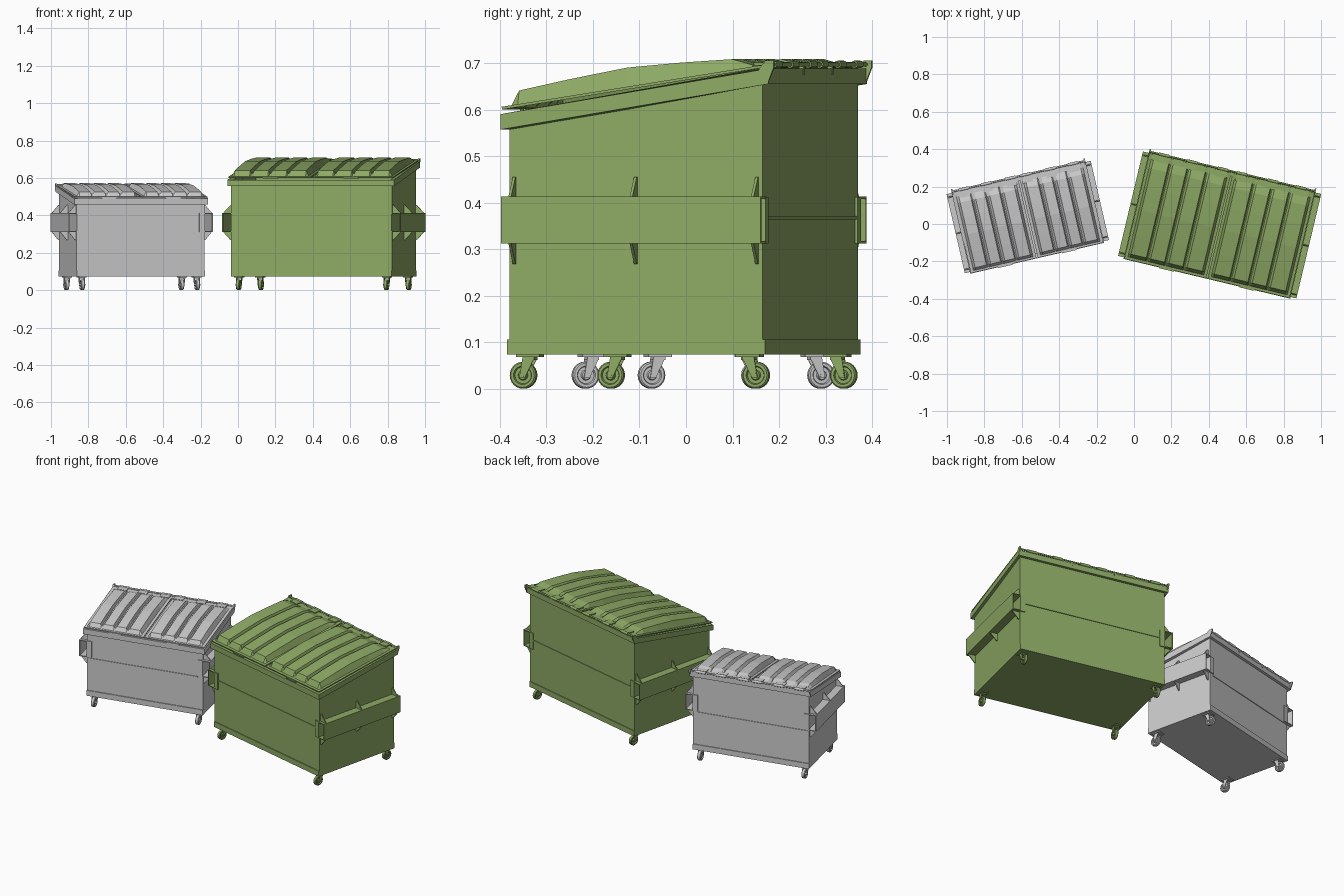
import bpy, bmesh, math
from mathutils import Matrix, Vector

if "Cube" in bpy.data.objects:
    bpy.data.objects.remove(bpy.data.objects["Cube"])

green = bpy.data.materials.new("green_paint")
green.diffuse_color = (0.27, 0.40, 0.13, 1)
green.use_nodes = True
green.node_tree.nodes["Principled BSDF"].inputs["Base Color"].default_value = green.diffuse_color
M, MAT, PRE = Matrix(), None, ""


def mesh(name, verts, faces, smooth=False, thick=0):
    """Mesh object from local points, placed by the current bin matrix."""
    me = bpy.data.meshes.new(PRE + name)
    me.from_pydata([M @ Vector(v) for v in verts], [], faces)
    bm = bmesh.new()
    bm.from_mesh(me)
    bmesh.ops.recalc_face_normals(bm, faces=bm.faces)
    bm.to_mesh(me)
    bm.free()
    ob = bpy.data.objects.new(PRE + name, me)
    bpy.context.collection.objects.link(ob)
    if MAT:
        me.materials.append(MAT)
    if thick:
        mod = ob.modifiers.new("thickness", 'SOLIDIFY')
        mod.thickness, mod.offset = thick, -1
    if smooth:
        bpy.ops.object.select_all(action='DESELECT')
        ob.select_set(True)
        bpy.context.view_layer.objects.active = ob
        bpy.ops.object.shade_smooth_by_angle(angle=math.radians(35))
    return ob


def prism(name, pts, axis, lo, hi):
    """Extrude a 2D outline: along X it is (y, z), along Y it is (x, z)."""
    n = len(pts)
    put = (lambda p, t: (t, p[0], p[1])) if axis == 'X' else (lambda p, t: (p[0], t, p[1]))
    verts = [put(p, lo) for p in pts] + [put(p, hi) for p in pts]
    faces = [(i, (i + 1) % n, (i + 1) % n + n, i + n) for i in range(n)]
    return mesh(name, verts, faces + [tuple(range(n)), tuple(range(n, 2 * n))])


def box(name, x0, x1, y0, y1, z0, z1):
    return prism(name, [(y0, z0), (y1, z0), (y1, z1), (y0, z1)], 'X', x0, x1)


def lathe_x(name, prof, c, n=24):
    """Turn an (x, radius) profile around the x direction through c."""
    k = len(prof)
    verts = [(c[0] + x, c[1] + r * math.cos(2 * math.pi * j / n), c[2] + r * math.sin(2 * math.pi * j / n))
             for j in range(n) for x, r in prof]
    faces = [(j * k + i, j * k + i + 1, (j + 1) % n * k + i + 1, (j + 1) % n * k + i)
             for j in range(n) for i in range(k - 1)]
    faces += [tuple(j * k + e for j in range(n)) for e in (0, k - 1)]
    return mesh(name, verts, faces, smooth=True)


def lid(name, x0, x1, yf, yb, zf, zb, bulge):
    """Ribbed lid: four raised panels with tapering grooves between."""
    w = (x1 - x0 - 0.05) / 4
    xs = [(x0, 0), (x0 + 0.016, 0)]
    for i in range(4):
        a = x0 + 0.025 + i * w
        g0, g1 = (0.004 if i == 0 else 0.012), (0.004 if i == 3 else 0.012)
        if i:
            xs.append((a, 0.4))
        xs += [(a + g0, 1), (a + w - g1, 1)]
        if i < 3:
            xs.append((a + w - 0.006, 0.4))
    xs += [(x1 - 0.016, 0), (x1, 0)]
    prof = [(0, 0), (0.025, 0), (0.055, 0.03), (0.25, 0.037), (0.47, 0.042),
            (0.68, 0.034), (0.87, 0.024), (0.95, 0.004), (1, 0)]
    verts = [(x, yf + t * (yb - yf), zf + t * (zb - zf) + h * k * bulge) for x, k in xs for t, h in prof]
    n = len(prof)
    faces = [(i * n + j, (i + 1) * n + j, (i + 1) * n + j + 1, i * n + j + 1)
             for i in range(len(xs) - 1) for j in range(n - 1)]
    ob = mesh(name, verts, faces)
    ob.data.update()
    if sum(p.normal.z for p in ob.data.polygons) < 0:
        ob.data.flip_normals()
    mod = ob.modifiers.new("thickness", 'SOLIDIFY')
    mod.thickness, mod.offset = 0.006, -1


def caster(name, x, y, lean):
    wy, wz = y + 0.008 * lean, 0.029
    half = [(0.007, 0.003), (0.010, 0.004), (0.010, 0.009), (0.004, 0.011),
            (0.004, 0.018), (0.010, 0.020), (0.010, 0.026), (0.007, 0.029)]
    lathe_x(name + "_wheel", half + [(-a, r) for a, r in reversed(half)], (x, wy, wz))
    lathe_x(name + "_axle", [(-0.017, 0.005), (0.017, 0.005)], (x, wy, wz), 12)
    yt = y - 0.006 * lean
    for s in (-1, 1):
        a, b = sorted((x + s * 0.012, x + s * 0.015))
        prism(name + "_fork", [(wy - 0.006, wz - 0.006), (wy + 0.006, wz - 0.006),
                               (yt + 0.013, 0.066), (yt - 0.013, 0.066)], 'X', a, b)
    box(name + "_fork_top", x - 0.015, x + 0.015, yt - 0.013, yt + 0.013, 0.062, 0.068)
    box(name + "_plate", x - 0.022, x + 0.022, yt - 0.026, yt + 0.026, 0.068, 0.075)


def dumpster(prefix, mat, centre, angle, W, D, zf, zb, lid_f, lid_b, seam, out, bulge):
    global M, MAT, PRE
    M = Matrix.Translation((*centre, 0)) @ Matrix.Rotation(math.radians(angle), 4, 'Z')
    MAT, PRE = mat, prefix + "_"
    w, d, z0, rim = W / 2, D / 2, 0.073, 0.033

    # open tub with sloping top
    v = [(x, y, z) for y, zt in ((-d, zf), (d, zb)) for x in (-w, w) for z in (z0, zt + 0.02)]
    mesh("tub", v, [(0, 2, 6, 4), (0, 1, 3, 2), (4, 6, 7, 5), (0, 4, 5, 1), (2, 3, 7, 6)], thick=0.006)

    # rim frame around the mouth
    v = []
    for o, h in ((0.016, 0), (0.016, rim), (-0.012, rim), (-0.012, 0)):
        v += [(sx * (w + o), sy * (d + o), (zf if sy < 0 else zb) + h)
              for sx, sy in ((-1, -1), (1, -1), (1, 1), (-1, 1))]
    mesh("rim", v, [(a * 4 + i, a * 4 + (i + 1) % 4, (a + 1) % 4 * 4 + (i + 1) % 4, (a + 1) % 4 * 4 + i)
                    for a in range(4) for i in range(4)])

    # base bands, seams and corner plates on front and back
    for s, side in ((-1, "front"), (1, "back")):
        def strip(name, x0, x1, t, lo, hi):
            a, b = sorted((s * (d - 0.002), s * (d + t)))
            box(side + name, x0, x1, a, b, lo, hi)
        strip("_base_band", -w, w, 0.005, z0, 0.106)
        strip("_seam", -w + 0.01, w - 0.03, 0.004, seam - 0.004, seam + 0.003)
        for sx in (-1, 1):
            a, b = sorted((sx * (w - 0.03), sx * w))
            strip("_corner_plate", a, b, 0.006, 0.312, 0.412)

    # fork sleeves with gussets
    for s, side in ((-1, "left"), (1, "right")):
        lo, hi, t = 0.312, 0.413, 0.005
        c = [(0, lo), (out, lo), (out, hi), (0, hi), (0, hi - t), (out - t, hi - t), (out - t, lo + t), (0, lo + t)]
        prism(side + "_fork_sleeve", [(s * (w + x), z) for x, z in c], 'Y', -d - 0.007, d + 0.007)
        for y in (-d + 0.012, 0, d - 0.012):
            for za, zt in ((hi, 0.455), (lo, 0.268)):
                prism(side + "_gusset", [(s * w, za), (s * (w + out - 0.002), za), (s * (w + 0.006), zt), (s * w, zt)],
                      'Y', y - 0.003, y + 0.003)

    # pair of lids with front handles
    e, yf, yb = w + 0.012, -d - 0.014, d + 0.004
    lid("left_lid", -e, -0.004, yf, yb, lid_f, lid_b, bulge)
    lid("right_lid", 0.004, e, yf, yb, lid_f, lid_b, bulge)
    for s in (-1, 1):
        box("lid_handle", s * w / 2 - 0.04, s * w / 2 + 0.04, yf - 0.006, yf + 0.012, lid_f - 0.010, lid_f - 0.003)

    # hinge rod, hinge straps and end ears
    yr, zr = d + 0.014, lid_b + 0.001
    lathe_x("hinge_rod", [(-w - 0.01, 0.005), (w + 0.01, 0.005)], (0, yr, zr), 12)
    for s in (-1, 1):
        for f in (0.12, 0.5, 0.85):
            x = s * f * w
            lathe_x("hinge_barrel", [(-0.028, 0.008), (0.028, 0.008)], (x, yr, zr), 12)
            box("hinge_strap", x - 0.028, x + 0.028, d - 0.03, yr, lid_b - 0.002, lid_b + 0.005)
        a, b = sorted((s * (w + 0.008), s * (w + 0.016)))
        prism("hinge_ear", [(d - 0.005, zb), (d + 0.014, zb), (d + 0.028, zb + 0.036), (d + 0.028, zr + 0.008),
                            (d + 0.010, zr + 0.008), (d - 0.005, zb + rim)], 'X', a, b)
        box("hinge_post", s * w * 0.3 - 0.006, s * w * 0.3 + 0.006, d + 0.008, d + 0.018, zb + 0.02, zr)

    # four casters
    for sx in (-1, 1):
        for sy in (-1, 1):
            caster("caster", sx * (w - 0.036), sy * (d - 0.031), sy)


dumpster("large", green, (0.458, -0.005), -13.4, 0.884, 0.56, 0.557, 0.655, 0.606, 0.696, 0.368, 0.048, 1.0)
dumpster("small", None, (-0.568, 0.037), 13.0, 0.703, 0.42, 0.457, 0.527, 0.500, 0.562, 0.305, 0.044, 0.75)
